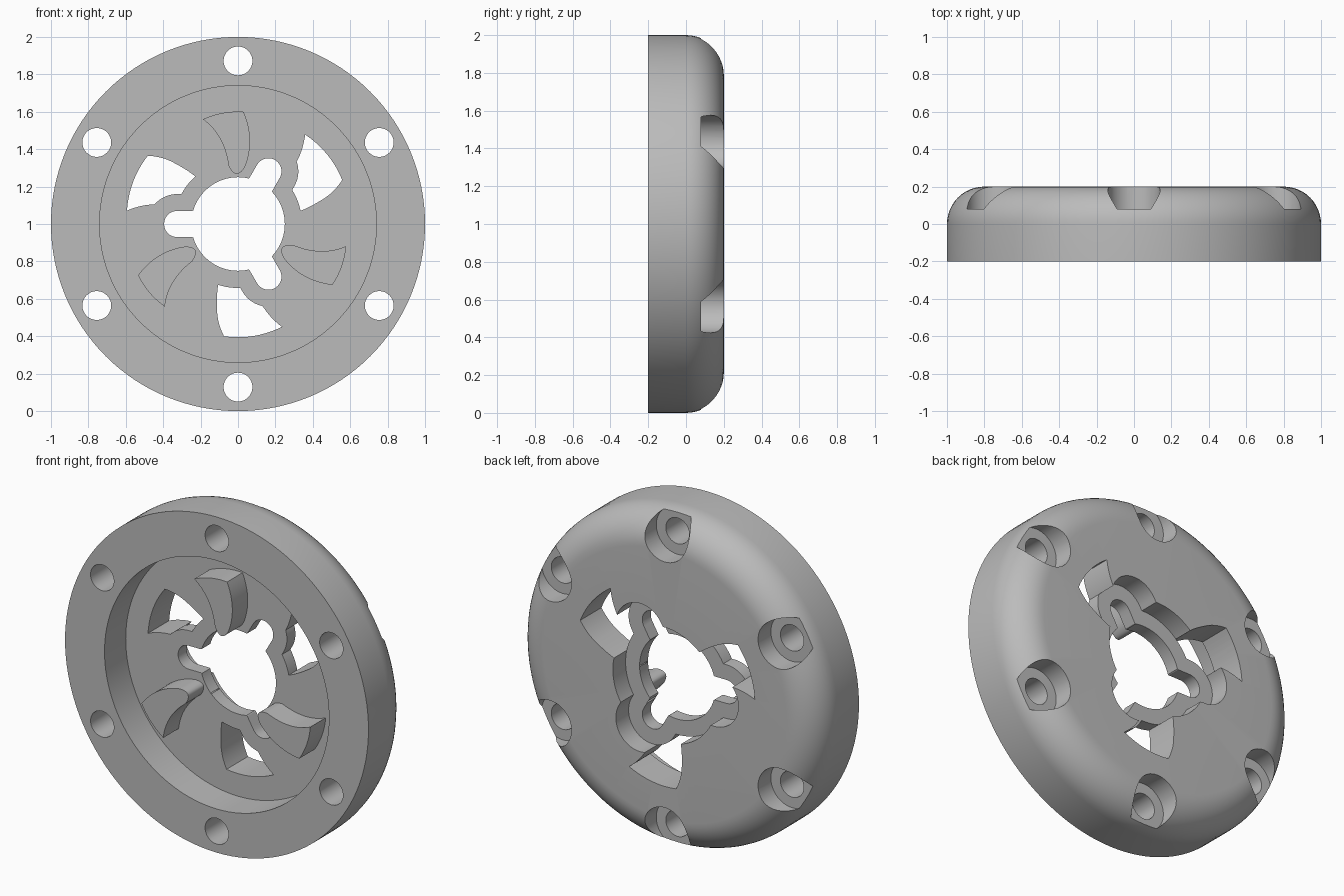
import bpy, bmesh, math
from mathutils import Matrix

cube = bpy.data.objects.get("Cube")
if cube:
    bpy.data.objects.remove(cube, do_unlink=True)

FLOOR, STEP, BACK, FRONT = 0.0, 0.08, 0.2, -0.2

grey = bpy.data.materials.new("plain grey")
grey.use_nodes = True
colour = (0.5, 0.5, 0.5, 1)
grey.diffuse_color = colour
grey.node_tree.nodes["Principled BSDF"].inputs["Base Color"].default_value = colour


def finish(bm, name):
    bmesh.ops.recalc_face_normals(bm, faces=bm.faces)
    mesh = bpy.data.meshes.new(name)
    bm.to_mesh(mesh)
    bm.free()
    obj = bpy.data.objects.new(name, mesh)
    bpy.context.collection.objects.link(obj)
    mesh.materials.append(grey)
    return obj


def prisms(name, outline, y0, y1, angles=(0,)):
    """Extrude a front-facing outline along y, once for each turn about the hub."""
    bm = bmesh.new()
    for a in angles:
        c, s = math.cos(a), math.sin(a)
        ring = [(x * c - z * s, x * s + z * c) for x, z in outline]
        face = bm.faces.new([bm.verts.new((x, y0, z + 1)) for x, z in ring])
        ext = bmesh.ops.extrude_face_region(bm, geom=[face])
        verts = [v for v in ext["geom"] if isinstance(v, bmesh.types.BMVert)]
        bmesh.ops.translate(bm, verts=verts, vec=(0, y1 - y0, 0))
    return finish(bm, name)


def circle(radius, cz=0, n=48):
    return [(radius * math.cos(i * math.tau / n), cz + radius * math.sin(i * math.tau / n))
            for i in range(n)]


def bend(a, mid, b, n=10):
    """Smooth bend from a through mid, stopping just short of b."""
    pts = []
    for i in range(n):
        t = i / n
        pts.append(tuple(p * (1 - t) * (1 - 2 * t) + m * 4 * t * (1 - t) + q * t * (2 * t - 1)
                         for p, m, q in zip(a, mid, b)))
    return pts


def lobed(radius, width, reach=0.325, n=360):
    """Round outline with three round-ended lobes."""
    pts = []
    for i in range(n):
        a = i * math.tau / n
        phi = abs((a + math.pi / 3) % (math.tau / 3) - math.pi / 3 - 0)
        phi = min(abs((a - k) % math.tau - (math.tau if (a - k) % math.tau > math.pi else 0))
                  for k in (math.pi / 3, math.pi, -math.pi / 3))
        s, c = math.sin(phi), math.cos(phi)
        r = radius
        if phi < math.pi / 2:
            if s * reach > width * c:
                r = max(r, width / s)
            else:
                r = max(r, reach * c + math.sqrt(max(0, width ** 2 - (reach * s) ** 2)))
        pts.append((r * math.cos(a), r * math.sin(a)))
    return pts


def cut(obj, cutter, operation='DIFFERENCE'):
    mod = obj.modifiers.new("cut", 'BOOLEAN')
    mod.operation = operation
    mod.solver = 'EXACT'
    mod.object = cutter
    bpy.context.view_layer.objects.active = obj
    bpy.ops.object.modifier_apply(modifier=mod.name)
    bpy.data.objects.remove(cutter, do_unlink=True)


thirds = [k * math.tau / 3 for k in range(3)]
opposite = [a + math.pi for a in thirds]
sixths = [k * math.tau / 6 for k in range(6)]

# Dished plate with a rounded back edge, turned about the y axis
profile = [(0, FLOOR), (0.74, FLOOR), (0.74, FRONT), (1, FRONT)]
profile += [(0.8 + 0.2 * math.cos(i * math.pi / 24), 0.2 * math.sin(i * math.pi / 24))
            for i in range(13)]
profile.append((0, BACK))
bm = bmesh.new()
verts = [bm.verts.new((r, y, 1)) for r, y in profile]
edges = [bm.edges.new(pair) for pair in zip(verts, verts[1:])]
bmesh.ops.spin(bm, geom=verts + edges, cent=(0, 0, 1), axis=(0, 1, 0),
               angle=math.tau, steps=128, use_merge=False)
bmesh.ops.remove_doubles(bm, verts=bm.verts, dist=0.0001)
plate = finish(bm, "flanged_plate")

# Curved windows, keeping the lobed hub whole
window = (bend((0.08, 0.26), (0.107, 0.33), (0.112, 0.46))
          + bend((0.112, 0.46), (0.102, 0.53), (0.075, 0.6))
          + bend((0.075, 0.6), (-0.082, 0.599), (-0.235, 0.55))
          + bend((-0.235, 0.55), (-0.176, 0.497), (-0.128, 0.433))
          + bend((-0.128, 0.433), (-0.105, 0.37), (-0.095, 0.26)))
windows = prisms("window_cutter", window, -0.1, 0.3, opposite)
hub_outline = lobed(0.342, 0.16)
cut(windows, prisms("hub_keeper", hub_outline, -0.15, STEP))
cut(plate, windows)

# Lobed pocket in the back and keyed centre hole
cut(plate, prisms("pocket_cutter", hub_outline, STEP, 0.3))
cut(plate, prisms("keyhole_cutter", lobed(0.25, 0.07), -0.1, 0.35))

# Bolt holes with counterbores from the back
cut(plate, prisms("counterbore_cutter", circle(0.14, 0.872), STEP, 0.3, sixths))
cut(plate, prisms("bolt_hole_cutter", circle(0.077, 0.872), -0.3, 0.35, sixths))

# Three curved drive blades standing on the dished floor
blade = (bend((-0.187, 0.56), (-0.08, 0.594), (0.03, 0.6))
         + bend((0.03, 0.6), (0.064, 0.45), (0.037, 0.305), 16)
         + bend((0.037, 0.305), (-0.007, 0.268), (-0.05, 0.31))
         + bend((-0.05, 0.31), (-0.095, 0.455), (-0.187, 0.56), 16))
blades = prisms("drive_blades", blade, -0.145, 0.02, thirds)
cut(plate, blades, 'UNION')

# Smooth the round walls and keep the corners crisp
bpy.ops.object.select_all(action='DESELECT')
plate.select_set(True)
bpy.context.view_layer.objects.active = plate
bpy.ops.object.shade_smooth_by_angle(angle=math.radians(30))
